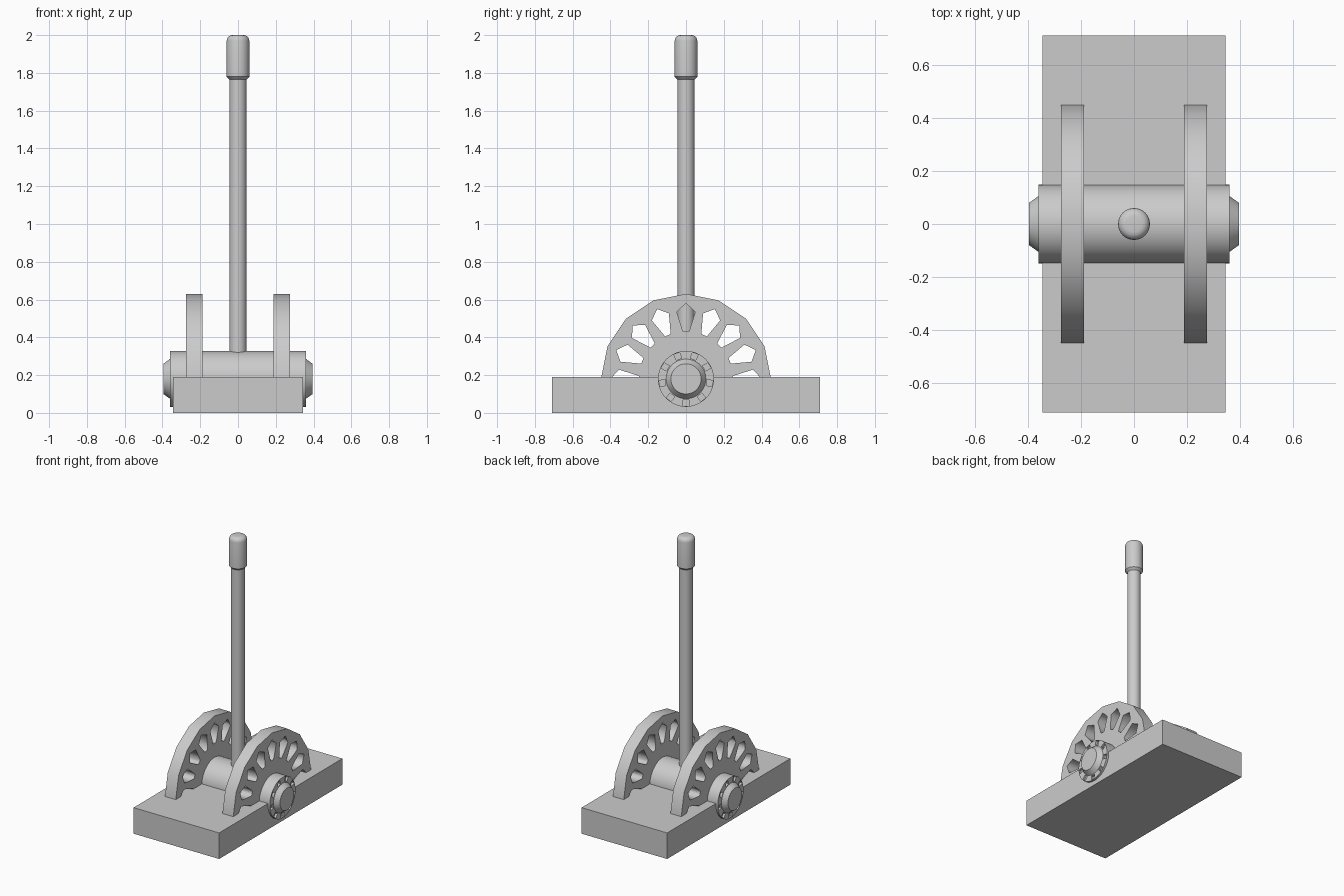
import bpy, bmesh
from math import pi, sin, cos, radians

if "Cube" in bpy.data.objects:
    bpy.data.objects.remove(bpy.data.objects["Cube"])

AXLE_Z = 0.18


def lathe(name, profile, segments=48):
    """Spin a (radius, height) profile around local z."""
    bm = bmesh.new()
    rings = []
    for r, h in profile:
        rings.append([bm.verts.new((r * cos(2 * pi * i / segments),
                                    r * sin(2 * pi * i / segments), h))
                      for i in range(segments)])
    for a, b in zip(rings, rings[1:]):
        for i in range(segments):
            j = (i + 1) % segments
            bm.faces.new((a[i], a[j], b[j], b[i]))
    bm.faces.new(rings[0][::-1])
    bm.faces.new(rings[-1])
    return add_mesh(name, bm)


def add_mesh(name, bm):
    mesh = bpy.data.meshes.new(name)
    bmesh.ops.recalc_face_normals(bm, faces=bm.faces[:])
    bm.to_mesh(mesh)
    bm.free()
    obj = bpy.data.objects.new(name, mesh)
    bpy.context.collection.objects.link(obj)
    return obj


def activate(obj):
    bpy.ops.object.select_all(action='DESELECT')
    obj.select_set(True)
    bpy.context.view_layer.objects.active = obj


def smooth(obj):
    activate(obj)
    bpy.ops.object.shade_smooth_by_angle(angle=radians(30))


# Base block
bpy.ops.mesh.primitive_cube_add(size=1, location=(0, 0, 0.095))
base = bpy.context.object
base.name = "base"
base.scale = (0.69, 1.42, 0.19)


# Pierced half-round side plates
def side_plate(name, x):
    curve = bpy.data.curves.new(name, 'CURVE')
    curve.dimensions = '2D'
    curve.fill_mode = 'BOTH'
    curve.extrude = 0.0435

    def loop(points):
        s = curve.splines.new('POLY')
        s.points.add(len(points) - 1)
        for p, (u, v) in zip(s.points, points):
            p.co = (u, v, 0, 1)
        s.use_cyclic_u = True

    arc = [(0.45 * cos(i * pi / 8), 0.45 * sin(i * pi / 8)) for i in range(9)]
    loop(arc + [(-0.45, -0.12), (0.45, -0.12)])
    # Ray-shaped openings, widest towards the rim
    ray = [(0.40, 0), (0.355, 0.049), (0.25, 0.016),
           (0.25, -0.016), (0.355, -0.049)]
    for i in range(9):
        c, s = cos(i * pi / 8), sin(i * pi / 8)
        loop([(r * c - t * s, r * s + t * c) for r, t in ray])

    obj = bpy.data.objects.new(name, curve)
    bpy.context.collection.objects.link(obj)
    obj.location = (x, 0, AXLE_Z)
    obj.rotation_euler = (pi / 2, 0, pi / 2)
    activate(obj)
    bpy.ops.object.convert(target='MESH')


for side, x in (("left", -0.232), ("right", 0.232)):
    side_plate(side + "_side_plate", x)

# Axle drum with tapered end caps
axle = lathe("axle", [(0.08, -0.395), (0.105, -0.36), (0.148, -0.36),
                      (0.148, 0.36), (0.105, 0.36), (0.08, 0.395)])
axle.location.z = AXLE_Z
axle.rotation_euler.y = pi / 2

# Square sockets around both end flanges
bm = bmesh.new()
for end in (-0.36, 0.36):
    for i in range(9):
        a = 2 * pi * i / 9
        cube = bmesh.ops.create_cube(bm, size=0.032)["verts"]
        bmesh.ops.translate(bm, verts=cube, vec=(0.127, 0, end))
        c, s = cos(a), sin(a)
        for v in cube:
            v.co.x, v.co.y = v.co.x * c - v.co.y * s, v.co.x * s + v.co.y * c
cutter = add_mesh("socket_cutter", bm)
cutter.location = axle.location
cutter.rotation_euler = axle.rotation_euler
cut = axle.modifiers.new("sockets", 'BOOLEAN')
cut.operation = 'DIFFERENCE'
cut.solver = 'EXACT'
cut.object = cutter
activate(axle)
bpy.ops.object.modifier_apply(modifier=cut.name)
bpy.data.objects.remove(cutter)
smooth(axle)

# Lever shaft and rounded grip
shaft = lathe("lever_shaft", [(0.045, 0.25), (0.045, 1.80)], 32)
tip = [(0.03 + 0.03 * cos(radians(a)), 1.97 + 0.03 * sin(radians(a)))
       for a in (0, 22.5, 45, 67.5, 90)]
grip = lathe("lever_grip", [(0.045, 1.765), (0.06, 1.78)] + tip, 32)
smooth(shaft)
smooth(grip)
